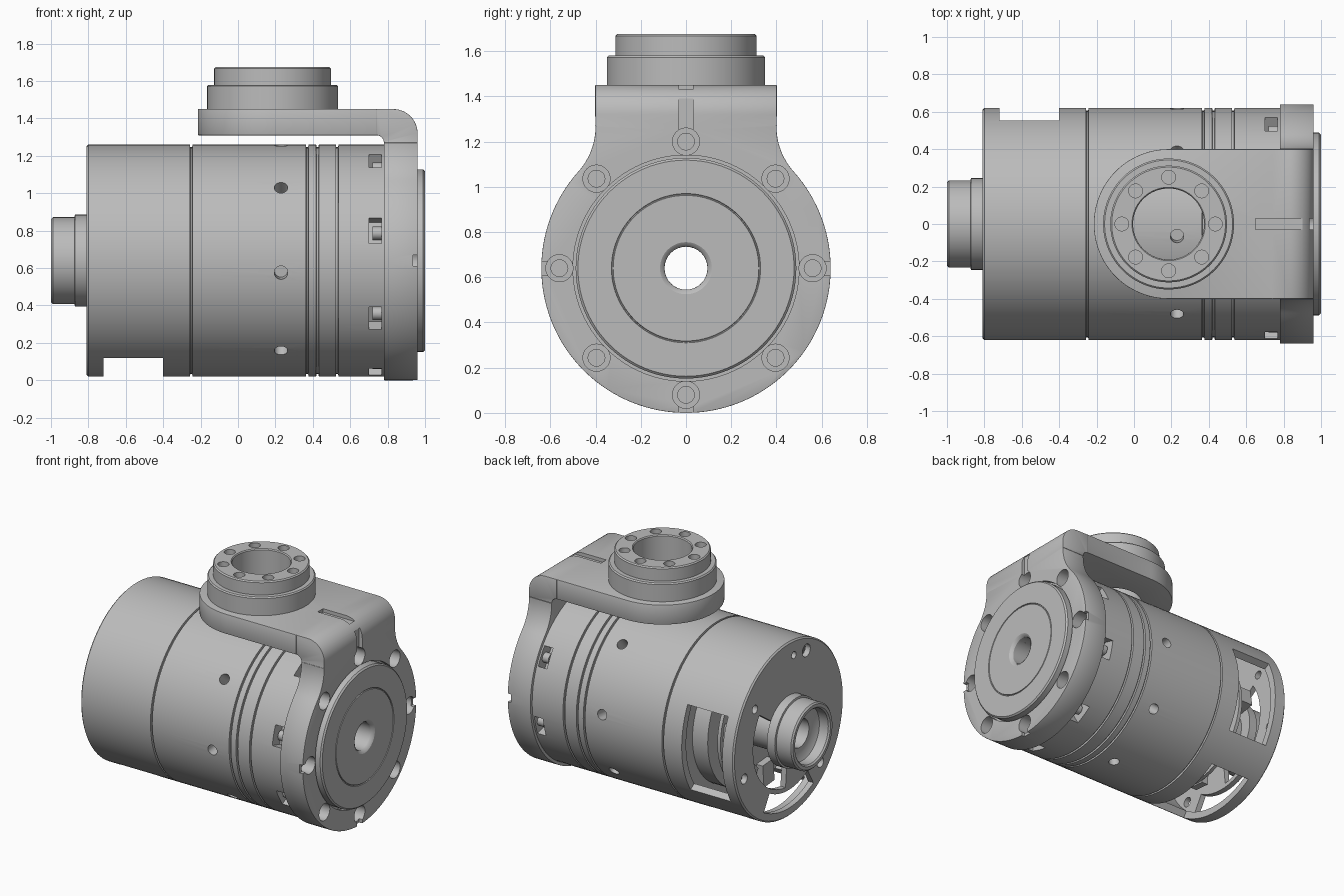
import bpy, bmesh
from math import cos, sin, radians, pi
from mathutils import Matrix

if "Cube" in bpy.data.objects:
    bpy.data.objects.remove(bpy.data.objects["Cube"], do_unlink=True)

grey = bpy.data.materials.new("machined grey")
grey.use_nodes = True
grey.diffuse_color = (0.5, 0.5, 0.5, 1)
grey.node_tree.nodes["Principled BSDF"].inputs["Base Color"].default_value = (0.5, 0.5, 0.5, 1)

T = Matrix.Translation
AXIS_Z = 0.64
# Frame whose local x, y, z run along world y, z, x on the main axis
AX = T((0, 0, AXIS_Z)) @ Matrix(((0, 0, 1), (1, 0, 0), (0, 1, 0))).to_4x4()
FLANGE = T((0.185, 0, 0))
parts = []


def turn(deg):
    return AX @ Matrix.Rotation(radians(deg), 4, 'Z')


def finish(name, bm, m):
    bmesh.ops.transform(bm, matrix=m, verts=bm.verts)
    bmesh.ops.recalc_face_normals(bm, faces=bm.faces)
    me = bpy.data.meshes.new(name)
    bm.to_mesh(me)
    bm.free()
    me.materials.append(grey)
    ob = bpy.data.objects.new(name, me)
    bpy.context.scene.collection.objects.link(ob)
    parts.append(ob)
    return ob


def prism(name, outline, lo, hi, m=AX):
    bm = bmesh.new()
    a = [bm.verts.new((x, y, lo)) for x, y in outline]
    b = [bm.verts.new((x, y, hi)) for x, y in outline]
    n = len(a)
    bm.faces.new(a)
    bm.faces.new(b)
    for i in range(n):
        j = (i + 1) % n
        bm.faces.new((a[i], a[j], b[j], b[i]))
    return finish(name, bm, m)


def lathe(name, loop, m=AX, n=96):
    """Revolve a closed loop of (height, radius) points around local z."""
    bm = bmesh.new()
    rings = [[bm.verts.new((r * cos(2 * pi * k / n), r * sin(2 * pi * k / n), h))
              for h, r in loop] for k in range(n)]
    c = len(loop)
    for k in range(n):
        p, q = rings[k], rings[(k + 1) % n]
        for i in range(c):
            j = (i + 1) % c
            bm.faces.new((p[i], p[j], q[j], q[i]))
    return finish(name, bm, m)


def arc(r, start, end, n=24, cx=0, cy=0):
    return [(cx + r * cos(radians(start + (end - start) * i / n)),
             cy + r * sin(radians(start + (end - start) * i / n))) for i in range(n + 1)]


def circle(r, cx=0, cy=0, n=32):
    return arc(r, 0, 360, n, cx, cy)[:-1]


def sector(r0, r1, start, end):
    return arc(r0, start, end) + arc(r1, end, start)


def box(x0, x1, half):
    return [(x0, -half), (x1, -half), (x1, half), (x0, half)]


def bake(ob):
    dg = bpy.context.evaluated_depsgraph_get()
    me = bpy.data.meshes.new_from_object(ob.evaluated_get(dg))
    ob.modifiers.clear()
    ob.data = me


def combine(ob, others, op='DIFFERENCE'):
    for o in others:
        mod = ob.modifiers.new("combine", 'BOOLEAN')
        mod.operation, mod.solver, mod.object = op, 'EXACT', o
    bpy.context.view_layer.update()
    bake(ob)
    for o in others:
        parts.remove(o)
        bpy.data.objects.remove(o, do_unlink=True)


EIGHT = [45 * k for k in range(8)]

# Hollow motor housing with ring grooves
R = 0.62
outer = [(-0.81, R - 0.01), (-0.80, R)]
for g in (-0.25, 0.37, 0.425, 0.53):
    outer += [(g - 0.007, R), (g - 0.005, R - 0.014), (g + 0.005, R - 0.014), (g + 0.007, R)]
housing = lathe("motor_housing", outer + [
    (0.78, R), (0.78, 0.095), (-0.38, 0.095), (-0.38, 0.57),
    (-0.77, 0.57), (-0.77, 0.2), (-0.81, 0.2)])
cuts = [prism("cut", sector(0.5, 0.75, -33, 27), -0.72, -0.4),
        prism("cut", sector(0.5, 0.75, 237, 303), -0.72, -0.4),
        prism("cut", sector(0.43, 0.56, 240, 300), -0.9, -0.75),
        prism("cut", sector(0.18, 0.40, -85, 35), -0.9, -0.75)]
# Screw holes in the rear wall
for y, z, r in ((-0.2, 0.49, 0.045), (-0.06, 0.51, 0.025), (0.38, 0.29, 0.03),
                (0.5, -0.16, 0.035), (-0.36, -0.37, 0.035)):
    cuts.append(prism("cut", circle(r, y, z, 20), -0.9, -0.75))
# Screw pockets and radial holes around the wall
for a in EIGHT:
    cuts.append(prism("cut", box(0.53, 0.7, 0.07), 0.7, 0.768, turn(a + 30)))
    radial = turn(a + 6) @ T((0.5, 0, 0.23)) @ Matrix.Rotation(pi / 2, 4, 'Y')
    cuts.append(prism("cut", circle(0.036, n=24), 0, 0.3, radial))
combine(housing, cuts)
for a in EIGHT:
    prism("pocket_screw", circle(0.035, 0.565, 0, 20), 0.72, 0.775, turn(a + 30))

# Rear collar with its inner tube
lathe("rear_collar", [
    (-1, 0.222), (-0.99, 0.232), (-0.875, 0.232), (-0.872, 0.245), (-0.81, 0.245),
    (-0.81, 0.16), (-0.37, 0.16), (-0.37, 0.1), (-0.9, 0.1), (-0.9, 0.15),
    (-0.92, 0.19), (-0.99, 0.19), (-1, 0.2)], n=64)

# Electronics inside the windows
lathe("circuit_board", [(-0.58, 0.16), (-0.58, 0.44), (-0.555, 0.44), (-0.555, 0.16)], n=48)
for i in range(7):
    prism("board_component", box(0.29, 0.41 + 0.04 * (i % 2), 0.06),
          -0.69 + 0.03 * (i % 3), -0.58, turn(i * 51 + 10))
lathe("winding_ring", [(-0.5, 0.3), (-0.5, 0.47), (-0.38, 0.47), (-0.38, 0.3)], n=48)

# Bracket: round face plate with a flared neck, bent into a top arm
fr = 0.3
fz = ((AXIS_Z + fr) ** 2 - (0.4 + fr) ** 2) ** 0.5
a0 = 41.84
half = arc(0.64, -90, a0, 48) + arc(fr, 180 + a0, 180, 12, 0.4 + fr, fz)[1:]
top = 1.27 - AXIS_Z
half += [(0.4, top)]
plate = half + [(-y, z) for y, z in reversed(half[1:])]
bracket = prism("bracket", plate, 0.78, 0.96)
arm = prism("arm", [(0.74, 0.4), *arc(0.4, 90, 270, 48, 0.185), (0.74, -0.4)],
            1.31, 1.45, Matrix.Identity(4))
bend = prism("bend", [(0.74, 1.31), (0.74, 1.45), *arc(0.13, 90, 0, 16, 0.83, 1.32),
                      (0.96, 1.27), (0.78, 1.27), *arc(0.04, 0, 90, 8, 0.74, 1.27)[1:-1]],
             -0.4, 0.4, Matrix.Rotation(pi / 2, 4, 'X'))
combine(bracket, [arm, bend], 'UNION')
bev = bracket.modifiers.new("edge", 'BEVEL')
bev.width, bev.segments, bev.angle_limit = 0.01, 2, radians(50)
bpy.context.view_layer.update()
bake(bracket)

# Bracket bores, counterbored bolt holes and key slots
cuts = [prism("cut", circle(0.095), 0.7, 1.1),
        prism("cut", circle(0.5, n=96), 0.93, 1.1),
        prism("cut", circle(0.19, n=64), 1.2, 1.6, FLANGE),
        prism("cut", box(0.65, 0.9, 0.03), 1.425, 1.6, Matrix.Identity(4))]
for a in EIGHT:
    cuts.append(prism("cut", circle(0.06, 0.56), 0.87, 1.1, turn(a)))
    cuts.append(prism("cut", circle(0.037, 0.56, 0, 24), 0.82, 1.1, turn(a)))
    if a % 90 == 0:
        reach = 0.75 if a == 90 else 0.7
        cuts.append(prism("cut", box(0.57, reach, 0.03), 0.935, 1.1, turn(a)))
combine(bracket, cuts)

# Output disc on the face plate
lathe("output_disc", [
    (0.92, 0.488), (0.99, 0.488), (1, 0.478), (1, 0.33), (0.994, 0.328), (0.994, 0.324),
    (1, 0.322), (1, 0.115), (0.993, 0.103), (0.98, 0.095), (0.92, 0.095)])

# Stepped mounting flange on the arm
flange = lathe("mounting_flange", [
    (1.44, 0.35), (1.572, 0.35), (1.58, 0.342), (1.58, 0.312), (1.667, 0.312),
    (1.675, 0.304), (1.675, 0.196), (1.668, 0.19), (1.44, 0.19)], FLANGE)
combine(flange, [prism("cut", circle(0.037, 0.25 * cos(radians(a)), 0.25 * sin(radians(a)), 24),
                       1.6, 1.8, FLANGE) for a in EIGHT])

# Smooth shading with sharp edges kept
bpy.ops.object.select_all(action='DESELECT')
for ob in parts:
    ob.select_set(True)
bpy.context.view_layer.objects.active = housing
bpy.ops.object.shade_smooth_by_angle(angle=radians(30))
